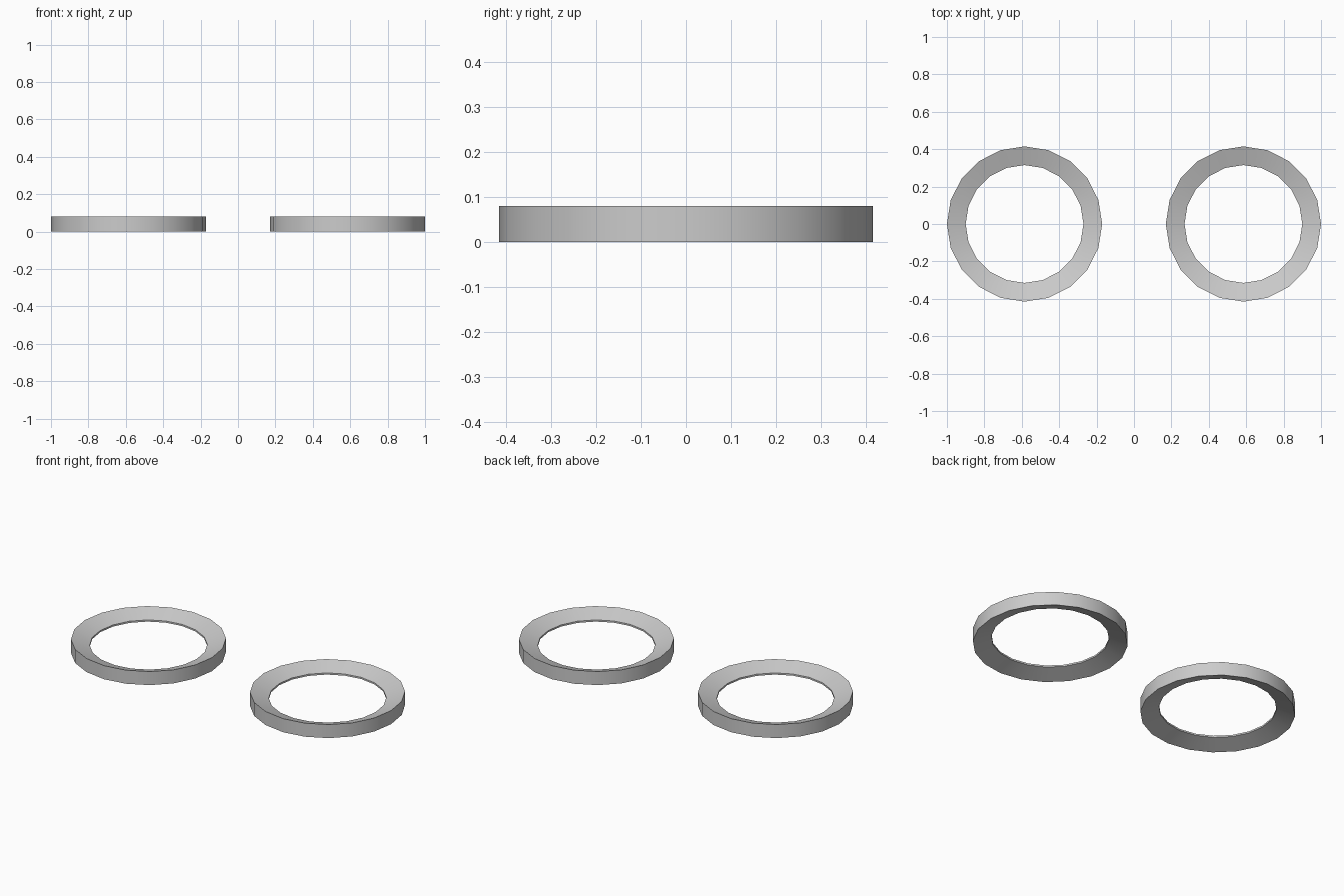
import bpy, bmesh, math

if "Cube" in bpy.data.objects:
    bpy.data.objects.remove(bpy.data.objects["Cube"])

SIDES = 20
# Cross-section (radius, height): tall outer wall tapering to a thin inner lip
PROFILE = [(0.415, 0.0), (0.415, 0.08), (0.315, 0.045), (0.315, 0.035)]


def make_ring(name, x):
    bm = bmesh.new()
    loops = []
    for i in range(SIDES):
        a = 2 * math.pi * i / SIDES
        loops.append([bm.verts.new((r * math.cos(a), r * math.sin(a), z)) for r, z in PROFILE])
    n = len(PROFILE)
    for i in range(SIDES):
        a, b = loops[i], loops[(i + 1) % SIDES]
        for j in range(n):
            k = (j + 1) % n
            bm.faces.new((a[j], b[j], b[k], a[k]))
    bmesh.ops.recalc_face_normals(bm, faces=bm.faces[:])
    mesh = bpy.data.meshes.new(name)
    bm.to_mesh(mesh)
    bm.free()
    obj = bpy.data.objects.new(name, mesh)
    obj.location.x = x
    bpy.context.collection.objects.link(obj)
    # Smooth around the ring, sharp at the rims
    bpy.ops.object.select_all(action='DESELECT')
    obj.select_set(True)
    bpy.context.view_layer.objects.active = obj
    bpy.ops.object.shade_smooth_by_angle(angle=math.radians(30))


# Pair of matching rings
for name, x in (("left_ring", -0.585), ("right_ring", 0.585)):
    make_ring(name, x)
